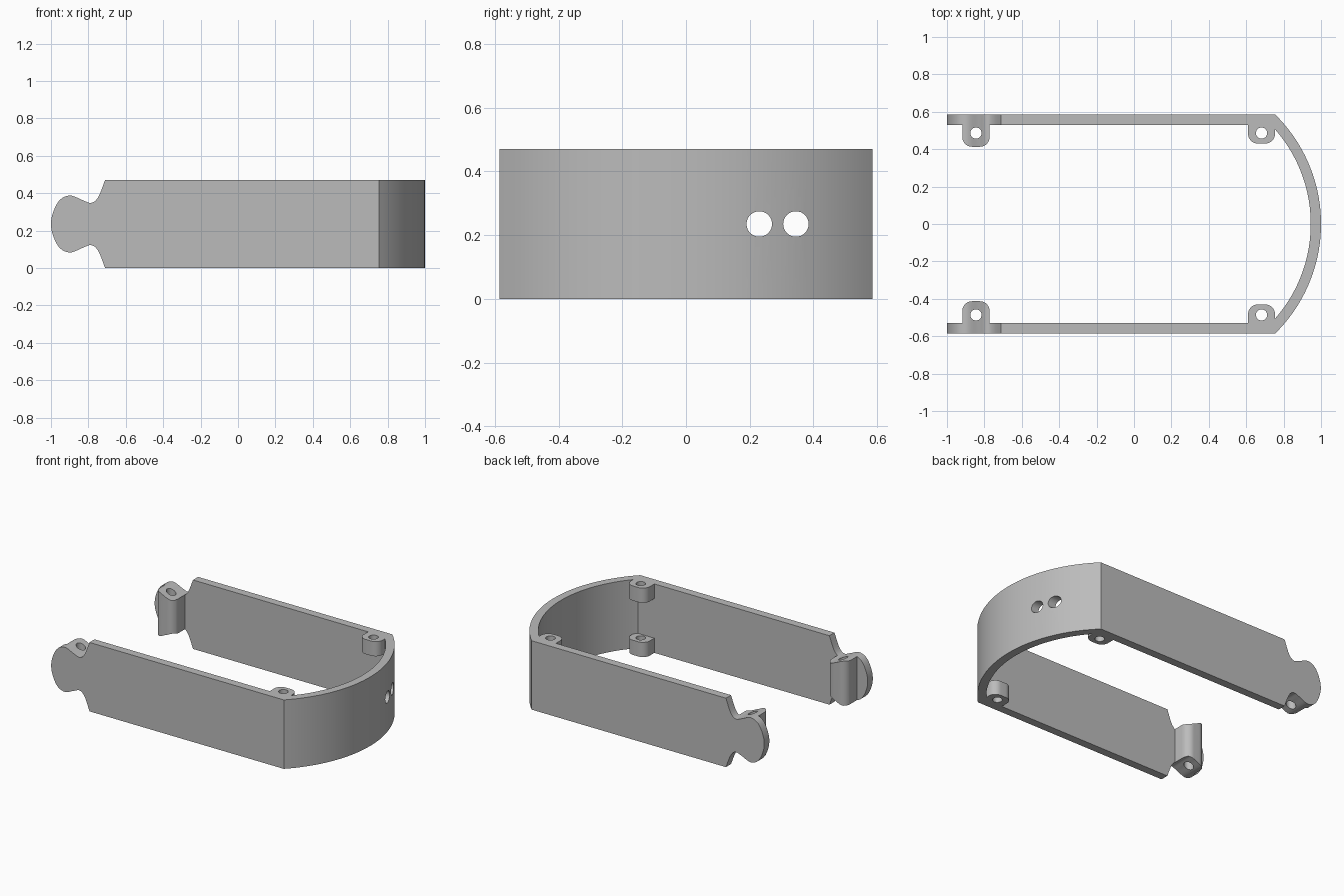
import bpy, bmesh, math
from mathutils import Vector

cube = bpy.data.objects.get("Cube")
if cube:
    bpy.data.objects.remove(cube, do_unlink=True)

HEIGHT, HALF_W, WALL = 0.47, 0.585, 0.055
MID = HEIGHT / 2
FLAT_END = 0.755                     # where the straight sides meet the bow

grey = bpy.data.materials.new("plain grey")
grey.use_nodes = True
colour = (0.5, 0.5, 0.5, 1)
grey.diffuse_color = colour
grey.node_tree.nodes["Principled BSDF"].inputs["Base Color"].default_value = colour


def prism(name, outline, start, step):
    """Extrude a closed outline; start maps a 2D point to 3D, step is the extrusion."""
    bm = bmesh.new()
    face = bm.faces.new([bm.verts.new(start(*p)) for p in outline])
    grown = bmesh.ops.extrude_face_region(bm, geom=[face])["geom"]
    moved = [v for v in grown if isinstance(v, bmesh.types.BMVert)]
    bmesh.ops.translate(bm, vec=step, verts=moved)
    bmesh.ops.recalc_face_normals(bm, faces=bm.faces)
    mesh = bpy.data.meshes.new(name)
    bm.to_mesh(mesh)
    bm.free()
    obj = bpy.data.objects.new(name, mesh)
    bpy.context.collection.objects.link(obj)
    return obj


def upright(name, outline, low, high):
    return prism(name, outline, lambda x, y: (x, y, low), (0, 0, high - low))


def arc(cx, cy, r, a, b, n):
    return [(cx + r * math.cos(a + (b - a) * i / n),
             cy + r * math.sin(a + (b - a) * i / n)) for i in range(n + 1)]


def combine(target, tool, operation):
    mod = target.modifiers.new(operation.lower(), 'BOOLEAN')
    mod.operation, mod.object, mod.solver = operation, tool, 'EXACT'
    bpy.context.view_layer.objects.active = target
    bpy.ops.object.modifier_apply(modifier=mod.name)
    bpy.data.objects.remove(tool, do_unlink=True)


def smooth_path(pts, n=6):
    """Catmull-Rom curve through the points."""
    pts = [Vector(p) for p in pts]
    out = []
    for i in range(1, len(pts) - 2):
        a, b, c, d = pts[i - 1:i + 3]
        for k in range(n):
            t = k / n
            out.append(b + 0.5 * t * (c - a + t * (2 * a - 5 * b + 4 * c - d
                                                   + t * (3 * (b - c) + d - a))))
    return out + [pts[-2]]


# U-shaped wall: two straight sides joined by a bowed end
sagitta = 1 - FLAT_END
outer_r = (HALF_W ** 2 + sagitta ** 2) / (2 * sagitta)
centre = 1 - outer_r
inner_r, inner_w = outer_r - WALL, HALF_W - WALL
ao, ai = math.asin(HALF_W / outer_r), math.asin(inner_w / inner_r)
plan = ([(-1.1, -HALF_W)] + arc(centre, 0, outer_r, -ao, ao, 48)
        + [(-1.1, HALF_W), (-1.1, inner_w)]
        + arc(centre, 0, inner_r, ai, -ai, 48) + [(-1.1, -inner_w)])
frame = upright("frame", plan, 0, HEIGHT)


def screw_post(x, side, half, reach, low, high):
    r = 0.052
    root = HALF_W - 0.02
    shape = ([(x - half, root)]
             + arc(x - half + r, reach + r, r, math.pi, 1.5 * math.pi, 10)
             + arc(x + half - r, reach + r, r, 1.5 * math.pi, 2 * math.pi, 10)
             + [(x + half, root)])
    post = upright("screw_post", [(px, side * py) for px, py in shape], low, high)
    combine(frame, post, 'UNION')


# Screw posts: short ones in the bow corners, full-height ones at the tips
for side in (-1, 1):
    screw_post(0.682, side, 0.072, 0.43, 0, 0.1)
    screw_post(0.682, side, 0.072, 0.43, HEIGHT - 0.1, HEIGHT)
    screw_post(-0.845, side, 0.073, 0.413, 0, HEIGHT)

# Side silhouette trims the tips and their posts into rounded tabs
edge = smooth_path([(-0.66, 0.62), (-0.69, 0.53), (-0.711, HEIGHT), (-0.748, 0.378),
                    (-0.785, 0.348), (-0.83, 0.362), (-0.895, 0.387), (-0.95, 0.366),
                    (-0.986, 0.305), (-1, MID), (-0.986, HEIGHT - 0.305)])
lower = [(x, HEIGHT - z) for x, z in reversed(edge[:-1])]
side_shape = [(1.2, edge[0].y)] + [tuple(p) for p in edge] + lower + [(1.2, HEIGHT - edge[0].y)]
trim = prism("tab_trim", side_shape, lambda x, z: (x, -1, z), (0, 2, 0))
combine(frame, trim, 'INTERSECT')

# Screw holes through the posts
for side in (-1, 1):
    for x in (0.682, -0.845):
        ring = arc(x, side * 0.486, 0.03, 0, 2 * math.pi, 24)[:-1]
        combine(frame, upright("screw_hole", ring, -0.1, HEIGHT + 0.1), 'DIFFERENCE')

# Pair of cable holes through the bow
for y in (0.23, 0.345):
    ring = arc(y, MID, 0.04, 0, 2 * math.pi, 32)[:-1]
    hole = prism("cable_hole", ring, lambda a, b: (0.6, a, b), (0.6, 0, 0))
    combine(frame, hole, 'DIFFERENCE')

frame.data.materials.clear()
frame.data.materials.append(grey)
for face in frame.data.polygons:
    face.material_index = 0
bpy.ops.object.select_all(action='DESELECT')
frame.select_set(True)
bpy.context.view_layer.objects.active = frame
bpy.ops.object.shade_smooth_by_angle(angle=math.radians(25))
